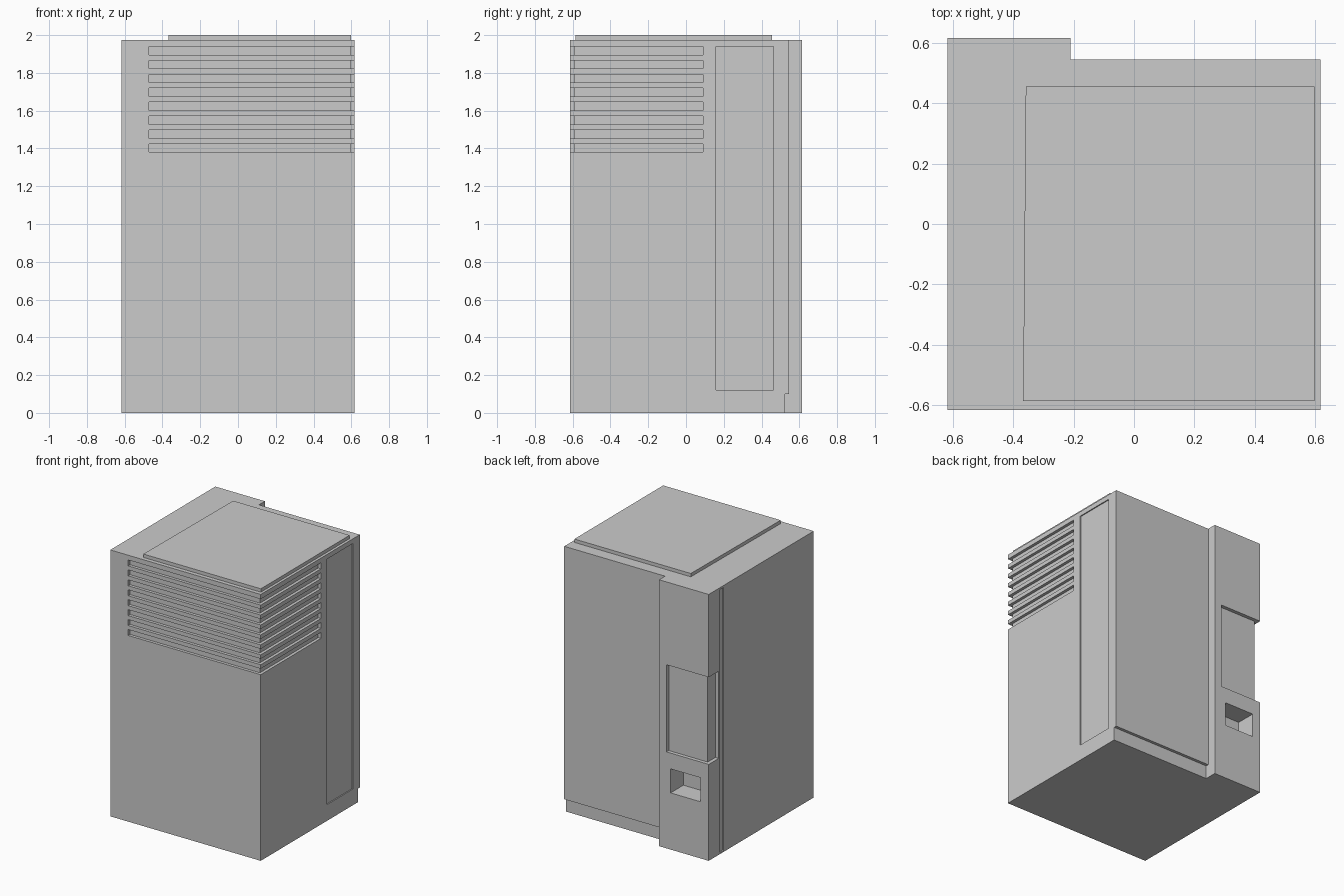
import bpy, bmesh

if "Cube" in bpy.data.objects:
    bpy.data.objects.remove(bpy.data.objects["Cube"])

W, D, H = 0.617, 0.615, 1.975   # half width, half depth, cabinet height
OUT = 0.7                       # cutters reach beyond the cabinet to here


def prism(bm, outline, z0, z1):
    """Extrude an xy outline between two heights."""
    face = bm.faces.new([bm.verts.new((x, y, z0)) for x, y in outline])
    new = bmesh.ops.extrude_face_region(bm, geom=[face])["geom"]
    verts = [v for v in new if isinstance(v, bmesh.types.BMVert)]
    bmesh.ops.translate(bm, vec=(0, 0, z1 - z0), verts=verts)


def box(bm, x0, x1, y0, y1, z0, z1):
    prism(bm, [(x0, y0), (x1, y0), (x1, y1), (x0, y1)], z0, z1)


def make(name, bm):
    bmesh.ops.recalc_face_normals(bm, faces=bm.faces)
    mesh = bpy.data.meshes.new(name)
    bm.to_mesh(mesh)
    bm.free()
    obj = bpy.data.objects.new(name, mesh)
    bpy.context.collection.objects.link(obj)
    return obj


# Cabinet: square block with a raised control column on the back
bm = bmesh.new()
prism(bm, [(-W, -D), (W, -D), (W, 0.545), (-0.21, 0.545), (-0.21, D), (-W, D)], 0, H)
cabinet = make("cabinet", bm)

cut = bmesh.new()
# Louvre slots wrapping the front right corner
d = 0.022
for i in range(8):
    z = 1.38 + i * 0.0737
    prism(cut, [(-0.47, -OUT), (OUT, -OUT), (OUT, 0.09), (W - d, 0.09),
                (W - d, -D + d), (-0.47, -D + d)], z, z + 0.044)
# Display recess wrapping the column corner
d = 0.027
prism(cut, [(-0.271, OUT), (-OUT, OUT), (-OUT, 0.498), (-W + d, 0.498),
            (-W + d, D - d), (-0.271, D - d)], 0.715, 1.361)
# Dispenser pocket
box(cut, -0.551, -0.304, D - 0.15, OUT, 0.42, 0.598)
# Kick step under the back door
box(cut, -0.21, OUT, 0.523, 0.58, -0.1, 0.10)
# Shallow side panel and the vertical groove on the other side
box(cut, W - 0.008, OUT, 0.159, 0.464, 0.12, 1.94)
box(cut, -OUT, -W + 0.01, 0.442, 0.484, 0.01, 1.96)
cutter = make("cutter", cut)
cutter.hide_render = True

mod = cabinet.modifiers.new("recesses", 'BOOLEAN')
mod.operation = 'DIFFERENCE'
mod.solver = 'EXACT'
mod.object = cutter
bpy.context.view_layer.objects.active = cabinet
bpy.ops.object.modifier_apply(modifier=mod.name)
bpy.data.objects.remove(cutter)

# Slightly skewed top plate
bm = bmesh.new()
prism(bm, [(-0.367, -0.585), (0.597, -0.585), (0.597, 0.455), (-0.358, 0.455)], H, 2.0)
make("top_plate", bm)
